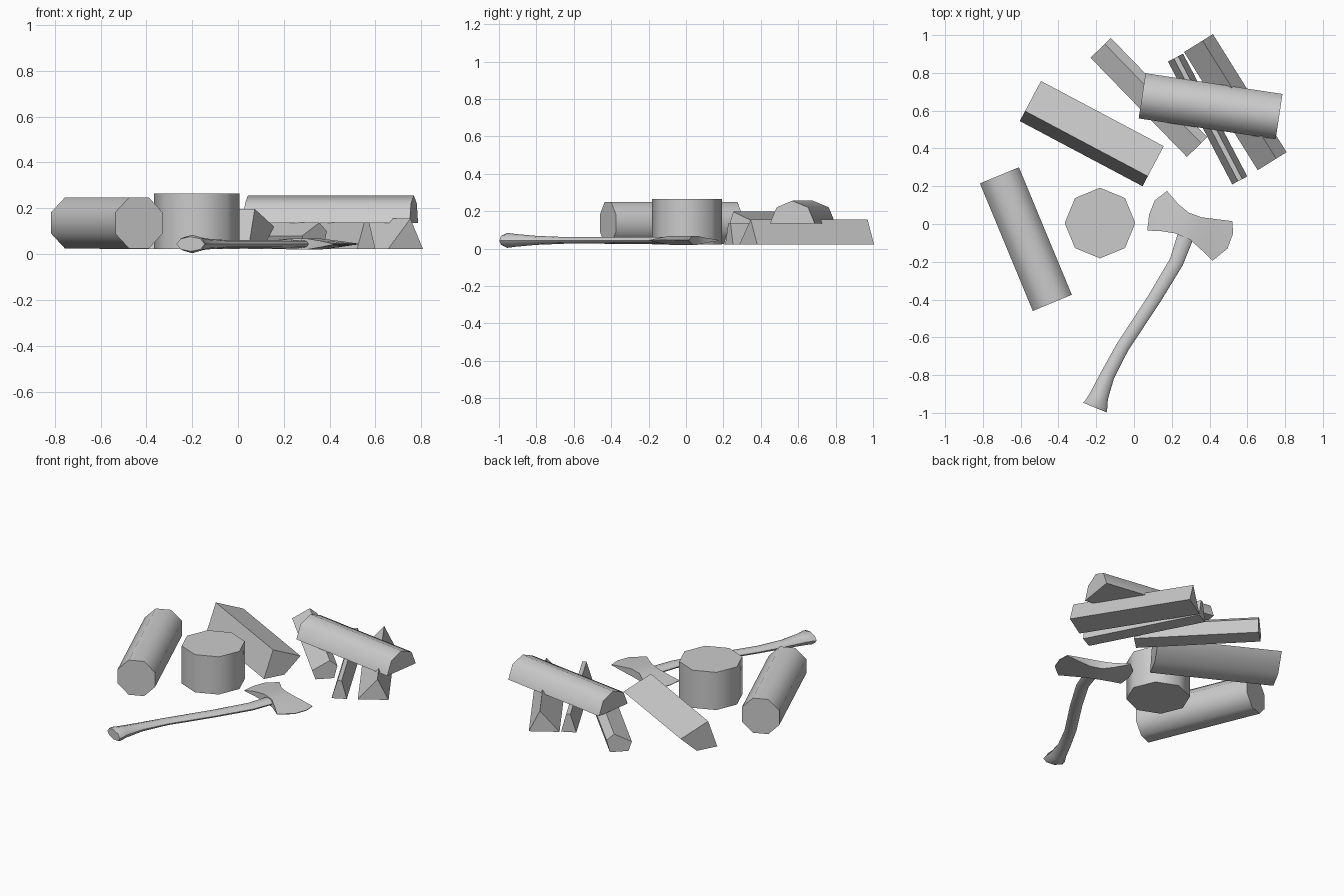
import bpy, bmesh, math
from mathutils import Vector

cube = bpy.data.objects.get("Cube")
if cube:
    bpy.data.objects.remove(cube)

grey = bpy.data.materials.new("plain_grey")
grey.use_nodes = True
grey.diffuse_color = (0.6, 0.6, 0.6, 1)
grey.node_tree.nodes["Principled BSDF"].inputs["Base Color"].default_value = grey.diffuse_color


def loft(name, rings, sharp=50):
    """Skin closed rings of points into a capped solid."""
    bm = bmesh.new()
    loops = [[bm.verts.new(p) for p in ring] for ring in rings]
    n = len(loops[0])
    for a, b in zip(loops, loops[1:]):
        for i in range(n):
            j = (i + 1) % n
            bm.faces.new((a[i], a[j], b[j], b[i]))
    bm.faces.new(loops[0])
    bm.faces.new(loops[-1])
    bmesh.ops.recalc_face_normals(bm, faces=bm.faces)
    mesh = bpy.data.meshes.new(name)
    bm.to_mesh(mesh)
    bm.free()
    mesh.materials.append(grey)
    obj = bpy.data.objects.new(name, mesh)
    bpy.context.collection.objects.link(obj)
    bpy.ops.object.select_all(action='DESELECT')
    bpy.context.view_layer.objects.active = obj
    obj.select_set(True)
    bpy.ops.object.shade_smooth_by_angle(angle=math.radians(sharp))
    return obj


def arc(cx, cy, radius, start, count):
    """Corners of an octagon, counted from a start angle in degrees."""
    angles = [math.radians(start + 45 * i) for i in range(count)]
    return [(cx + radius * math.cos(a), cy + radius * math.sin(a)) for a in angles]


def timber(name, start, end, section):
    """Sweep a (sideways, height) section from start to end along the ground."""
    s, e = Vector(start), Vector(end)
    d = (e - s).normalized()
    side = Vector((-d.y, d.x))
    loft(name, [[(*(p + side * v), z) for v, z in section] for p in (s, e)])


# Chopping stump and whole log
loft("stump", [[(x, y, z) for x, y in arc(-0.18, 0.005, 0.187, 0, 8)]
               for z in (0.022, 0.265)])
timber("whole_log", (-0.815, 0.215), (-0.535, -0.46), arc(0.111, 0.136, 0.121, 22.5, 8))

# Split firewood
timber("quarter_log", (-0.605, 0.545), (0.045, 0.2),
       [(0.06, 0.197), (0, 0.022), (0.135, 0.022), (0.24, 0.12)])
timber("half_log", (0.025, 0.56), (0.75, 0.45), arc(0.12, 0.135, 0.121, 0, 5))
timber("split_log_left", (-0.23, 0.88), (0.28, 0.355),
       [(0.02, 0.022), (0, 0.08), (0.105, 0.137), (0.15, 0.1), (0.13, 0.022)])
timber("split_log_middle", (0.18, 0.86), (0.52, 0.21),
       [(0, 0.022), (0.035, 0.137), (0.06, 0.137), (0.09, 0.022)])
timber("split_log_right", (0.265, 0.91), (0.655, 0.285),
       [(0, 0.022), (0.115, 0.155), (0.18, 0.022)])

# Axe handle: x, y, half width, half thickness
path = [(0.285, -0.03, 0.045, 0.018), (0.225, -0.2, 0.038, 0.019),
        (0.105, -0.4, 0.036, 0.018), (-0.06, -0.65, 0.035, 0.018),
        (-0.14, -0.8, 0.038, 0.024), (-0.185, -0.91, 0.05, 0.034),
        (-0.2, -0.955, 0.062, 0.04), (-0.207, -0.972, 0.067, 0.032)]
rings = []
for i, (x, y, w, t) in enumerate(path):
    a, b = path[max(i - 1, 0)], path[min(i + 1, len(path) - 1)]
    d = Vector((b[0] - a[0], b[1] - a[1])).normalized()
    rings.append([(x - d.y * u, y + d.x * u, 0.044 + v)
                  for u, v in [(w * c, t * s) for c, s in arc(0, 0, 1, 0, 8)]])
loft("axe_handle", rings, 60)

# Double-bit axe head: rows across the blade, each with a half thickness
left_edge = [(0.175, 0.175), (0.11, 0.125), (0.08, 0.05), (0.07, -0.035)]
right_edge = [(0.52, 0.015), (0.525, -0.05), (0.495, -0.13), (0.415, -0.195)]


def row(top, bottom):
    return [Vector(top).lerp(Vector(bottom), i / 3) for i in range(4)]


rows = [(left_edge, 0.002), (row((0.235, 0.105), (0.14, -0.037)), 0.014),
        (row((0.29, 0.06), (0.22, -0.05)), 0.024),
        (row((0.36, 0.035), (0.3, -0.085)), 0.024),
        (row((0.44, 0.025), (0.36, -0.14)), 0.014), (right_edge, 0.002)]
loft("axe_head", [[(p[0], p[1], 0.044 + t) for p in pts] +
                  [(p[0], p[1], 0.044 - t) for p in reversed(pts)]
                  for pts, t in rows], 40)
